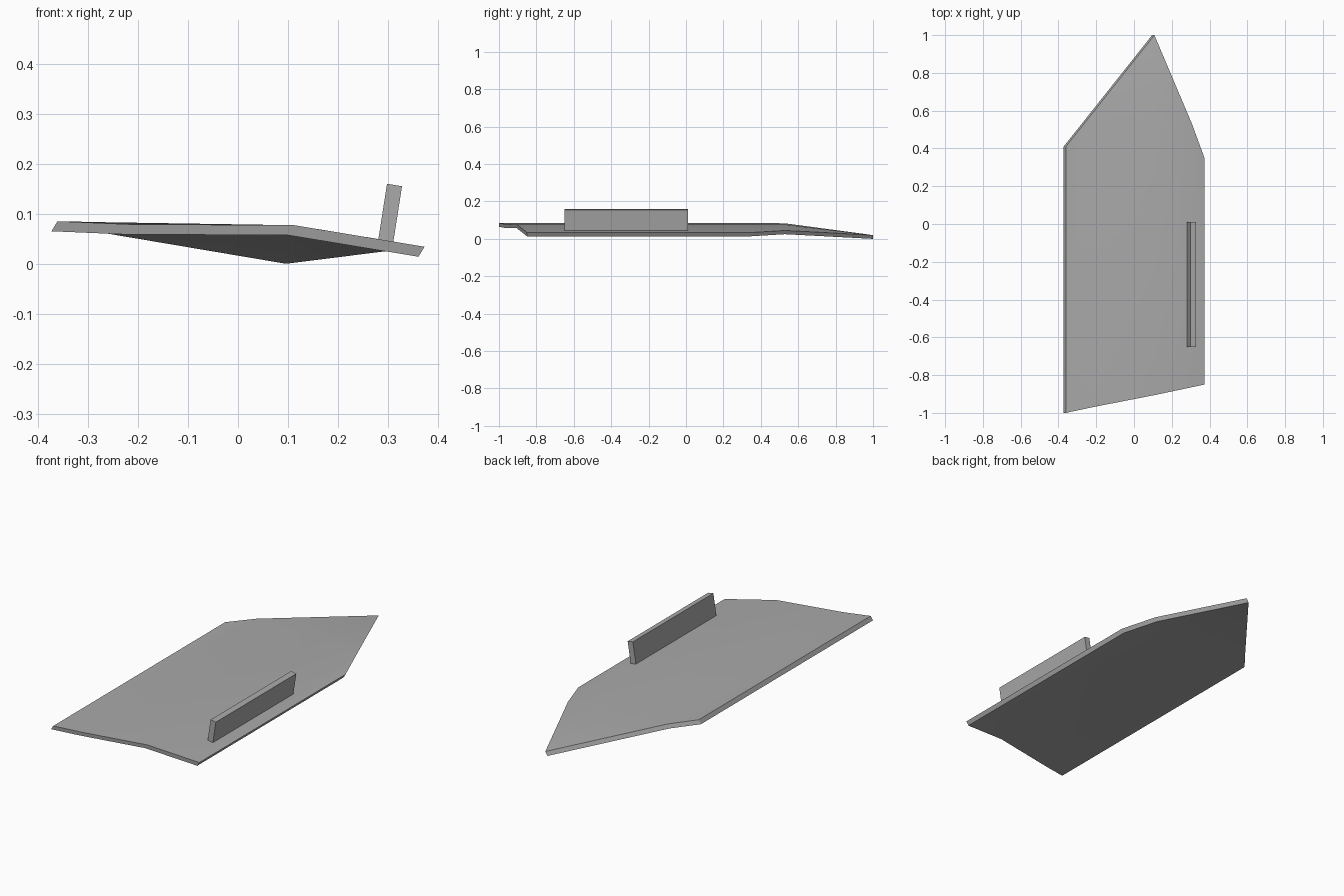
import bpy
import bmesh
from mathutils import Vector

cube = bpy.data.objects.get("Cube")
if cube:
    bpy.data.objects.remove(cube, do_unlink=True)

# Single grey finish
grey = bpy.data.materials.new("grey")
grey.use_nodes = True
colour = (0.4, 0.4, 0.4, 1)
grey.diffuse_color = colour
grey.node_tree.nodes["Principled BSDF"].inputs["Base Color"].default_value = colour


def slab(name, points, faces, offset):
    """Thicken a sheet of named points along an offset."""
    bm = bmesh.new()
    verts = {key: bm.verts.new(co) for key, co in points.items()}
    for face in faces:
        bm.faces.new([verts[key] for key in face.split()])
    result = bmesh.ops.extrude_face_region(bm, geom=bm.faces[:], use_keep_orig=True)
    moved = [g for g in result["geom"] if isinstance(g, bmesh.types.BMVert)]
    bmesh.ops.translate(bm, verts=moved, vec=Vector(offset))
    bmesh.ops.recalc_face_normals(bm, faces=bm.faces[:])
    mesh = bpy.data.meshes.new(name)
    bm.to_mesh(mesh)
    bm.free()
    mesh.materials.append(grey)
    obj = bpy.data.objects.new(name, mesh)
    bpy.context.collection.objects.link(obj)
    bpy.ops.object.select_all(action="DESELECT")
    obj.select_set(True)
    bpy.context.view_layer.objects.active = obj
    bpy.ops.object.shade_smooth_by_angle()
    return obj


# Bent blade plate with a drooping pointed end
slab("plate", {
    "front_outer": (-0.361, -1.0, 0.085),
    "front_bend": (-0.22, -0.97, 0.079),
    "front_ridge": (0.113, -0.905, 0.077),
    "front_inner": (0.373, -0.85, 0.034),
    "back_inner": (0.373, 0.35, 0.034),
    "shoulder": (0.307, 0.53, 0.045),
    "ridge_end": (0.113, 0.53, 0.077),
    "tip": (0.108, 1.0, 0.02),
    "outer_bend": (-0.265, 0.53, 0.083),
    "back_outer": (-0.361, 0.41, 0.085),
}, [
    "front_outer front_bend outer_bend back_outer",
    "front_bend front_ridge ridge_end outer_bend",
    "front_ridge front_inner back_inner shoulder ridge_end",
    "outer_bend ridge_end tip",
    "ridge_end shoulder tip",
], (-0.012, 0, -0.02))

# Leaning upright fin
slab("fin", {
    "low_front": (0.28, -0.65, 0.045),
    "high_front": (0.298, -0.65, 0.16),
    "high_back": (0.298, 0.01, 0.16),
    "low_back": (0.28, 0.01, 0.045),
}, ["low_front high_front high_back low_back"], (0.03, 0, -0.005))
